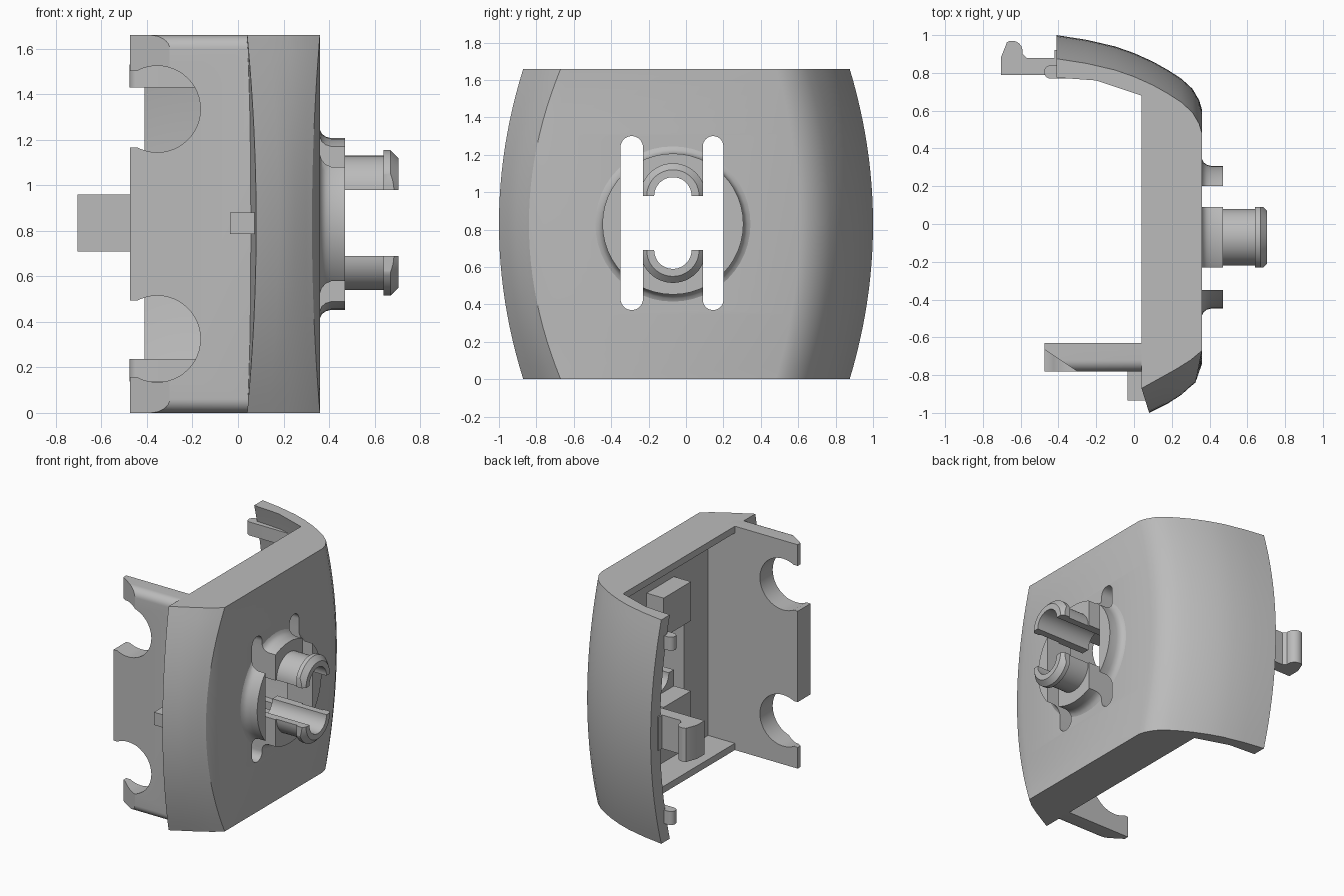
import bpy, bmesh, math
from mathutils import Vector

cube = bpy.data.objects.get("Cube")
if cube:
    bpy.data.objects.remove(cube, do_unlink=True)

grey = bpy.data.materials.new("light_grey_plastic")
grey.use_nodes = True
grey.diffuse_color = (0.5, 0.5, 0.5, 1)
bsdf = next(n for n in grey.node_tree.nodes if n.type == 'BSDF_PRINCIPLED')
bsdf.inputs["Base Color"].default_value = (0.5, 0.5, 0.5, 1)

H = 1.66           # body height
MID = H / 2
HUB_Y = -0.07      # axis of the hub


def loft(name, rings, closed=False):
    """Skin a list of equal-length rings, capping both ends unless closed."""
    bm = bmesh.new()
    vs = [[bm.verts.new(p) for p in ring] for ring in rings]
    n = len(vs[0])
    pairs = list(zip(vs, vs[1:])) + ([(vs[-1], vs[0])] if closed else [])
    for a, b in pairs:
        for i in range(n):
            j = (i + 1) % n
            bm.faces.new((a[i], a[j], b[j], b[i]))
    if not closed:
        bm.faces.new(vs[0])
        bm.faces.new(vs[-1])
    bmesh.ops.recalc_face_normals(bm, faces=bm.faces)
    mesh = bpy.data.meshes.new(name)
    bm.to_mesh(mesh)
    bm.free()
    obj = bpy.data.objects.new(name, mesh)
    bpy.context.collection.objects.link(obj)
    mesh.materials.append(grey)
    return obj


def prism(name, pts, axis, lo, hi):
    """Extrude a 2D outline along an axis; outline uses the other two axes."""
    def place(p, d):
        q = list(p)
        q.insert("xyz".index(axis), d)
        return Vector(q)
    return loft(name, [[place(p, d) for p in pts] for d in (lo, hi)])


def box(name, x, y, z):
    return prism(name, [(x[0], y[0]), (x[1], y[0]), (x[1], y[1]), (x[0], y[1])], 'z', *z)


def arc(cx, cy, r, a0, a1, n=16):
    return [(cx + r * math.cos(math.radians(a0 + (a1 - a0) * i / n)),
             cy + r * math.sin(math.radians(a0 + (a1 - a0) * i / n))) for i in range(n + 1)]


def disc(cx, cy, r):
    return arc(cx, cy, r, 0, 360, 48)[:-1]


def cut(obj, cutters):
    bpy.context.view_layer.objects.active = obj
    for c in cutters:
        mod = obj.modifiers.new("cut", 'BOOLEAN')
        mod.operation, mod.solver, mod.object = 'DIFFERENCE', 'EXACT', c
        bpy.ops.object.modifier_apply(modifier=mod.name)


# Barrel-curved shell: C-shaped section whose ends bulge towards mid height
def section(z):
    t = 1 - ((z - MID) / MID) ** 2
    front = [(.04 + .04 * t, -.87 - .13 * t), (.13 + .05 * t, -.82 - .13 * t),
             (.22 + .03 * t, -.77 - .135 * t), (.30, -.72 - .14 * t),
             (.36 - .035 * t, -.67 - .17 * t), (.36, -.62 - .12 * t)]
    rear = [(.36, .48), (.345, .53), (.31, .59), (.25, .645), (.18, .69), (.1, .735),
            (0, .78), (-.1, .815), (-.25, .85), (-.41, .875)]
    inner = [(-.41, .775), (-.2, .76), (.04, .68), (.18, .58), (.26, .45)]
    return ([Vector((x, y, z)) for x, y in front]
            + [Vector((x, y + .125 * t, z)) for x, y in rear]
            + [Vector((x, y + .115 * t, z)) for x, y in inner]
            + [Vector((.26, -.63, z)), Vector((.04, -.63, z))])


shell = loft("shell", [section(H * i / 24) for i in range(25)])

# Hub cutters: two tall slots, a cross gap and two bores
slots = []
for y0, y1 in ((-.35, -.23), (.09, .20)):
    c, r = (y0 + y1) / 2, (y1 - y0) / 2
    outline = arc(c, 1.30 - r, r, 0, 180) + arc(c, .37 + r, r, 180, 360)
    slots.append(prism("slot_cutter", outline, 'x', 0, .9))
gap = box("gap_cutter", (.0, .9), (-.30, .15), (.69, .98))
bores = [prism("bore_cutter", disc(HUB_Y, z, .1), 'x', 0, .9) for z in (.69, .98)]

# Filleted collar around the hub
collar_profile = [(.30, .415), (.36, .415), (.368, .397), (.385, .384), (.41, .377), (.47, .377)]
collar = loft("hub_collar", [[Vector((x, y, z)) for y, z in disc(HUB_Y, MID, r)]
                             for x, r in collar_profile])

# Stiffening blocks behind the hub
blocks = [box("upper_hub_block", (.12, .28), (-.23, .09), (1.09, 1.38)),
          box("lower_hub_block", (.12, .28), (-.23, .09), (.28, .57))]
for part in [shell, collar] + blocks:
    cut(part, slots + [gap] + bores)

# Half-round snap prongs with barbed tips
prong_profile = [(.3, .1), (.3, .15), (.64, .15), (.64, .175), (.67, .175), (.705, .14), (.705, .1)]
prongs = []
for name, zc, side in (("upper_prong", .98, 1), ("lower_prong", .69, -1)):
    rings = []
    for i in range(25):
        a = math.pi * i / 24
        rings.append([Vector((x, HUB_Y + r * math.cos(a), zc + side * r * math.sin(a)))
                      for x, r in prong_profile])
    prong = loft(name, rings)
    cut(prong, slots)
    prongs.append(prong)

# Top and bottom walls
walls = [prism(name, [(.04, -.7), (.3, -.66), (.3, .48), (.04, .73)], 'z', lo, lo + .05)
         for name, lo in (("bottom_wall", 0), ("top_wall", H - .05))]

# Front plate with rounded outer edges, round notches and tapered tips
plate_outline = ([(-.63, 0), (-.63, H)] + arc(-.72, H - .06, .06, 90, 180, 8)
                 + arc(-.72, .06, .06, 180, 270, 8))
plate = prism("front_plate", plate_outline, 'x', -.475, .1)
notches = []
for zc in (.325, 1.335):
    notches.append(prism("notch_cutter", disc(-.355, zc, .19), 'y', -.9, -.5))
    notches.append(box("notch_mouth_cutter", (-.6, -.435), (-.9, -.5), (zc - .168, zc + .168)))
for lo, hi in ((-.1, .21), (1.45, 1.8)):
    notches.append(prism("tip_cutter", [(-.54, -.62), (-.27, -.80), (-.6, -.82)], 'z', lo, hi))
cut(plate, notches)

# Small tab behind the front lip
tab = box("front_tab", (-.035, .1), (-.935, -.76), (.785, .88))

# Rear hook
hook_outline = ([(-.35, .79), (-.35, .88), (-.57, .88), (-.59, .90)]
                + arc(-.645, .915, .055, 0, 120, 8) + [(-.705, .88), (-.705, .79)])
hook = prism("rear_hook", hook_outline, 'z', .71, .96)
hook_root = box("hook_root", (-.42, -.3), (.79, .92), (.71, .96))

# Rear locating posts with rounded noses
posts = [prism(name, arc(-.44, .805, .036, 90, 270, 10) + [(-.1, .769), (-.1, .841)],
               'z', lo, lo + .1)
         for name, lo in (("lower_rear_post", .137), ("upper_rear_post", 1.43))]

# Remove cutters and shade
for c in slots + [gap] + bores + notches:
    bpy.data.objects.remove(c, do_unlink=True)
parts = [shell, collar, plate, tab, hook, hook_root] + blocks + prongs + walls + posts
bpy.ops.object.select_all(action='DESELECT')
for p in parts:
    p.select_set(True)
bpy.context.view_layer.objects.active = shell
bpy.ops.object.shade_smooth_by_angle(angle=math.radians(30))
